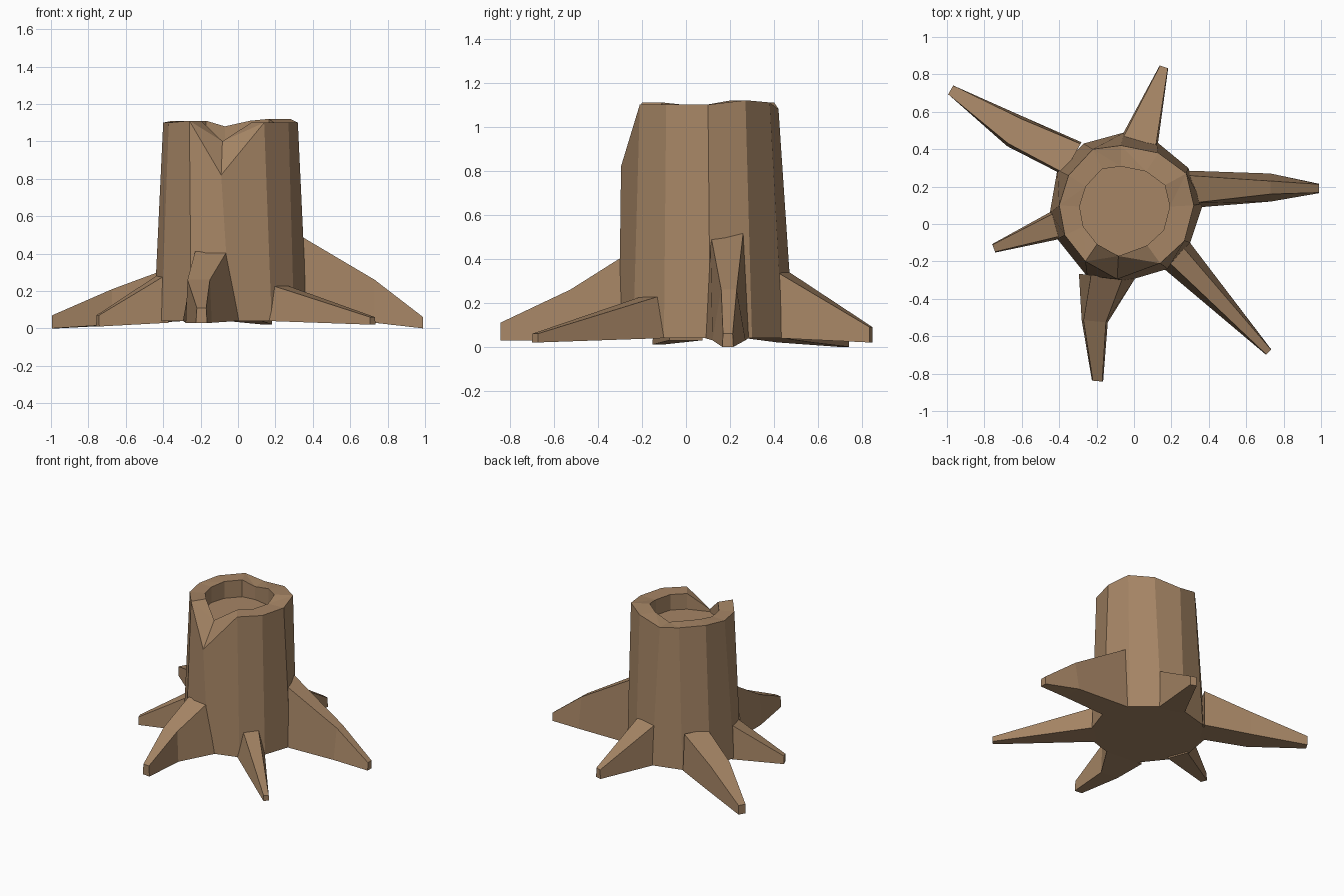
import bpy
import bmesh
from mathutils import Vector

cube = bpy.data.objects.get("Cube")
if cube:
    bpy.data.objects.remove(cube, do_unlink=True)

# One bark colour for the whole stump
bark = bpy.data.materials.new("brown_bark")
bark.use_nodes = True
colour = (0.38, 0.235, 0.13, 1)
bark.diffuse_color = colour
bark.node_tree.nodes["Principled BSDF"].inputs["Base Color"].default_value = colour


def finish(bm, name):
    bmesh.ops.recalc_face_normals(bm, faces=bm.faces)
    mesh = bpy.data.meshes.new(name)
    bm.to_mesh(mesh)
    bm.free()
    mesh.materials.append(bark)
    obj = bpy.data.objects.new(name, mesh)
    bpy.context.collection.objects.link(obj)
    return obj


def bridge(bm, a, b, split=False):
    """Join two closed rings of vertices with quads, or triangles if split."""
    n = len(a)
    for i in range(n):
        j = (i + 1) % n
        if split and j == NOTCH:
            bm.faces.new((a[i], a[j], b[j]))
            bm.faces.new((a[i], b[j], b[i]))
        elif split:
            bm.faces.new((a[i], a[j], b[i]))
            bm.faces.new((a[j], b[j], b[i]))
        else:
            bm.faces.new((a[i], a[j], b[j], b[i]))


# Trunk: uneven twelve-sided column with a shallow hollow and a notched rim
NOTCH = 9
base = [(.37, .11), (.29, .30), (.12, .44), (-.05, .49), (-.27, .43), (-.41, .29),
        (-.45, .06), (-.41, -.08), (-.25, -.28), (-.04, -.305), (.18, -.24), (.30, -.10)]
rim = [(.32, .10, 1.10), (.28, .27, 1.12), (.13, .38, 1.11), (-.07, .42, 1.08),
       (-.22, .40, 1.11), (-.35, .26, 1.11), (-.40, .10, 1.10), (-.37, -.06, 1.10),
       (-.26, -.20, 1.11), (-.09, -.295, .82), (.14, -.21, 1.10), (.27, -.09, 1.10)]
centre = Vector((-.07, .08, 0))
FLOOR = .98

bm = bmesh.new()
bottom = [bm.verts.new((x, y, .04)) for x, y in base]
outer = [bm.verts.new(p) for p in rim]
inner, floor = [], []
for i, p in enumerate(rim):
    q = centre + (Vector(p) - centre) * .67
    inner.append(bm.verts.new((q.x, q.y, 1.0 if i == NOTCH else p[2])))
    floor.append(bm.verts.new((q.x, q.y, FLOOR)))
bridge(bm, bottom, outer)
bridge(bm, outer, inner, split=True)
bridge(bm, inner, floor)
bm.faces.new(floor)
bm.faces.new(bottom[::-1])
finish(bm, "trunk")


# Roots: tapered beams; each section is x, y, top half width, bottom half width, top z, bottom z
def root(name, sections):
    bm = bmesh.new()
    along = Vector(sections[-1][:2]) - Vector(sections[0][:2])
    side = Vector((-along.y, along.x)).normalized()
    rings = []
    for x, y, wt, wb, zt, zb in sections:
        corners = ((-wb, zb), (wb, zb), (wt, zt), (-wt, zt))
        rings.append([bm.verts.new((x + side.x * w, y + side.y * w, z)) for w, z in corners])
    for a, b in zip(rings, rings[1:]):
        bridge(bm, a, b)
    bm.faces.new(rings[0])
    bm.faces.new(rings[-1])
    finish(bm, name)


root("left_root", [(.29, .185, .075, .10, .52, .04), (.73, .195, .035, .075, .26, .03),
                   (.99, .19, .022, .025, .06, 0)])
root("front_left_root", [(.22, -.16, .055, .10, .23, .04), (.72, -.685, .018, .02, .06, .02)])
root("front_root", [(-.145, -.28, .085, .15, .41, .04), (-.21, -.52, .06, .07, .26, .03),
                    (-.195, -.84, .025, .03, .11, .03)])
root("right_root", [(-.40, .0, .065, .08, .29, .03), (-.75, -.13, .02, .024, .07, .01)])
root("back_right_root", [(-.33, .35, .09, .10, .32, .04), (-.635, .495, .075, .09, .21, .02),
                         (-.98, .717, .027, .027, .07, 0)])
root("back_root", [(.03, .44, .09, .10, .34, .04), (.16, .84, .022, .024, .09, .02)])
